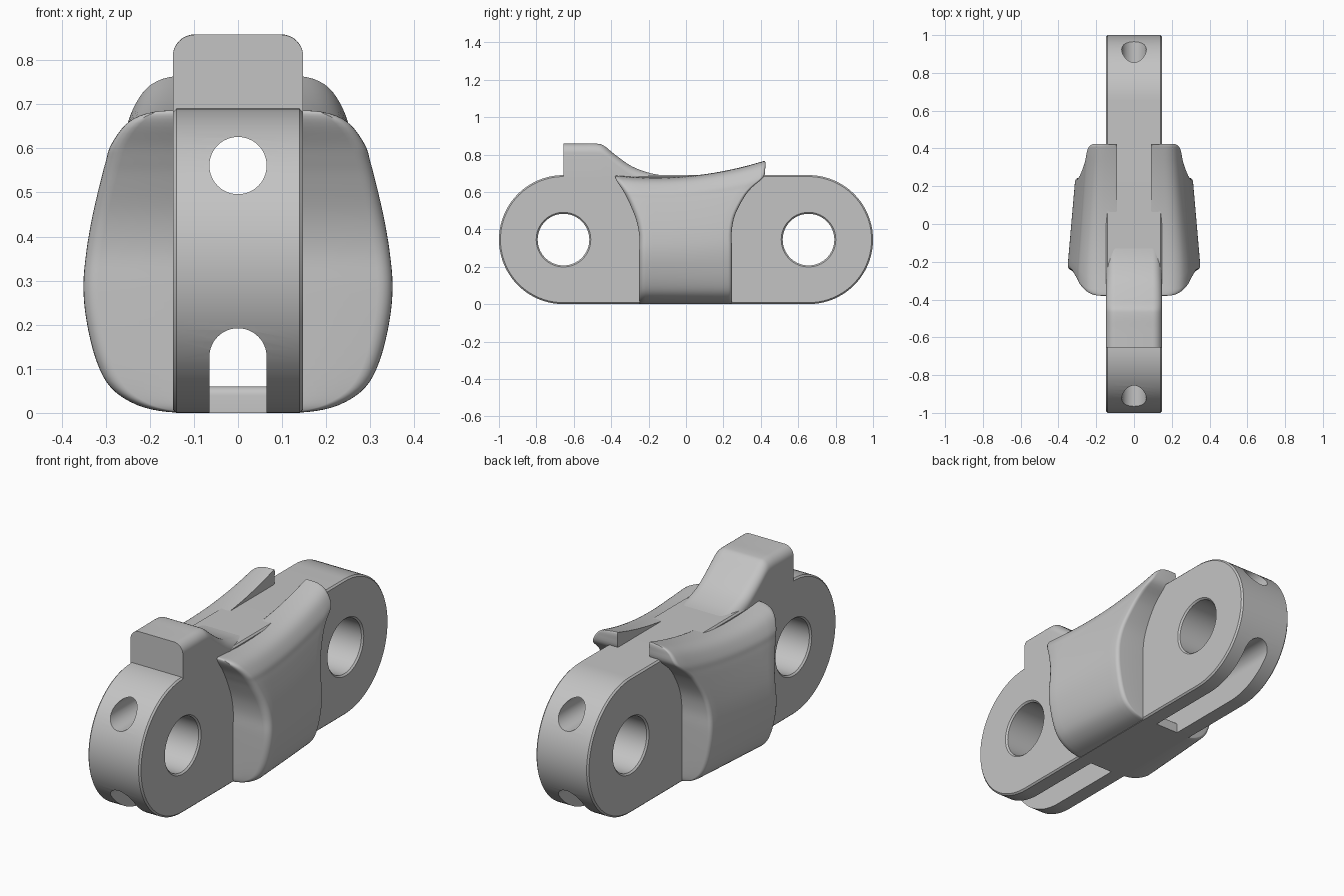
import bpy, bmesh
from math import sin, cos, pi
from mathutils import Vector

old = bpy.data.objects.get("Cube")
if old:
    bpy.data.objects.remove(old)

steel = bpy.data.materials.new("plain_grey")
GREY = (0.55, 0.55, 0.55, 1)
steel.diffuse_color = GREY
steel.use_nodes = True
steel.node_tree.nodes["Principled BSDF"].inputs["Base Color"].default_value = GREY

HALF = 0.148      # half thickness of the link
RAD = 0.345       # radius of the rounded ends
PIN_Y = 0.655     # pin hole centres, front and back


def loft(name, rings, caps=True):
    """Skin a list of closed rings that all have the same point count."""
    bm = bmesh.new()
    rows = [[bm.verts.new(p) for p in ring] for ring in rings]
    n = len(rows[0])
    for a, b in zip(rows, rows[1:]):
        for i in range(n):
            j = (i + 1) % n
            bm.faces.new((a[i], a[j], b[j], b[i]))
    if caps:
        bm.faces.new(rows[0])
        bm.faces.new(rows[-1])
    bmesh.ops.remove_doubles(bm, verts=bm.verts, dist=1e-4)
    bmesh.ops.dissolve_degenerate(bm, edges=bm.edges, dist=1e-5)
    bmesh.ops.recalc_face_normals(bm, faces=bm.faces)
    mesh = bpy.data.meshes.new(name)
    bm.to_mesh(mesh)
    bm.free()
    mesh.materials.append(steel)
    ob = bpy.data.objects.new(name, mesh)
    bpy.context.collection.objects.link(ob)
    return ob


def activate(ob):
    bpy.ops.object.select_all(action='DESELECT')
    ob.select_set(True)
    bpy.context.view_layer.objects.active = ob


def smooth(ob):
    activate(ob)
    bpy.ops.object.shade_smooth_by_angle(angle=pi / 5)


def cut(ob, cutter):
    cutter.hide_render = True
    mod = ob.modifiers.new("cut", 'BOOLEAN')
    mod.operation = 'DIFFERENCE'
    mod.solver = 'EXACT'
    mod.object = cutter
    activate(ob)
    bpy.ops.object.modifier_apply(modifier=mod.name)
    bpy.data.objects.remove(cutter)


def spline(points, steps=4):
    """Smooth curve through the points, in any dimension."""
    p = [Vector(q) for q in points]
    p = [p[0]] + p + [p[-1]]
    out = []
    for a, b, c, d in zip(p, p[1:], p[2:], p[3:]):
        for k in range(steps):
            t = k / steps
            out.append((2 * b + (c - a) * t + (2 * a - 5 * b + 4 * c - d) * t * t
                        + (3 * b - a - 3 * c + d) * t ** 3) / 2)
    return out + [p[-1]]


def arc(cu, cv, r, start, end, n):
    return [(cu + r * cos(start + (end - start) * k / n),
             cv + r * sin(start + (end - start) * k / n)) for k in range(n + 1)]


# Link body: chamfered plate with two round ends
def stadium(x, r):
    outline = (arc(PIN_Y, RAD, r, -pi / 2, pi / 2, 40)
               + arc(-PIN_Y, RAD, r, pi / 2, 3 * pi / 2, 40))
    return [(x, y, z) for y, z in outline]


EDGE = 0.008
body = loft("link_body", [stadium(-HALF, RAD - EDGE), stadium(EDGE - HALF, RAD),
                          stadium(HALF - EDGE, RAD), stadium(HALF, RAD - EDGE)])

# Pin holes with chamfered rims
for side in (-1, 1):
    rings = [[(x, y, z) for y, z in arc(side * PIN_Y, RAD, r, 0, 2 * pi, 64)[:-1]]
             for x, r in ((-0.168, 0.166), (-0.14, 0.138), (0.14, 0.138), (0.168, 0.166))]
    cut(body, loft("pin_cutter", rings))

# Lengthwise round bore and arched channel below
BORE = 0.065
bore = arc(0, 0.561, BORE, 0, 2 * pi, 48)[:-1]
channel = arc(0, 0.127, BORE, 0, pi, 24) + [(-BORE, -0.1), (BORE, -0.1)]
for outline in (bore, channel):
    cut(body, loft("bore_cutter", [[(x, y, z) for x, z in outline] for y in (-1.2, 1.2)]))
smooth(body)

# Bridge closing the channel under the middle
bridge = ([(-0.25, 0), (0.25, 0)] + arc(0.23, 0.04, 0.02, 0, pi / 2, 5)
          + arc(-0.23, 0.04, 0.02, pi / 2, pi, 5))
smooth(loft("underside_bridge", [[(x, y, z) for y, z in bridge] for x in (-0.066, 0.066)]))

# Raised tooth: square front, rounded top edges, slope sweeping down behind
path = spline([(-0.655, 0.858), (-0.56, 0.858), (-0.48, 0.858), (-0.44, 0.848),
               (-0.38, 0.80), (-0.29, 0.737), (-0.19, 0.70), (-0.1, 0.687), (-0.03, 0.683)])
ROUND = 0.05
rings = []
for y, z in path:
    section = ([(-HALF, 0.63), (HALF, 0.63)]
               + arc(HALF - ROUND, z - ROUND, ROUND, 0, pi / 2, 8)
               + arc(ROUND - HALF, z - ROUND, ROUND, pi / 2, pi, 8))
    rings.append([(x, y, max(h, 0.632) if h > 0.63 else h) for x, h in section])
smooth(loft("drive_tooth", rings))

# Side cheeks: stacked levels of height, half width, front y, back y
levels = spline([
    (0.002, 0.09, -0.245, 0.24), (0.002, 0.16, -0.247, 0.242), (0.018, 0.23, -0.25, 0.245),
    (0.057, 0.289, -0.25, 0.245), (0.12, 0.323, -0.25, 0.245), (0.21, 0.345, -0.25, 0.245),
    (0.29, 0.352, -0.25, 0.245), (0.37, 0.345, -0.25, 0.245), (0.45, 0.33, -0.266, 0.263),
    (0.53, 0.311, -0.298, 0.312), (0.57, 0.30, -0.318, 0.355), (0.605, 0.289, -0.338, 0.415),
    (0.65, 0.255, -0.37, 0.424), (0.673, 0.21, -0.38, 0.424), (0.68, 0.148, -0.37, 0.42),
    (0.68, 0.09, -0.365, 0.418)])
INNER = 0.09


def lift(y):
    """Top edge dips towards the front and rises to the back tip."""
    return (0.676 + 0.09 * ((y + 0.16) / 0.58) ** 2) / 0.68


rings = []
for z, half, front, back in levels:
    half = max(half, INNER)
    rf, rb = min(0.035, half - INNER), min(0.02, half - INNER)
    corner = [k * pi / 10 for k in range(6)]
    outer = [(half - rf * (1 - sin(a)), front + rf * (1 - cos(a))) for a in corner]
    lo, hi = front + rf, back - rb
    outer += [(half, lo + (hi - lo) * k / 12) for k in range(1, 12)]
    outer += [(half - rb * (1 - sin(a)), back - rb * (1 - cos(a))) for a in reversed(corner)]
    outer = [(max(INNER, x * min(1, 1 - 0.247 * (y + 0.23))), y) for x, y in outer]
    ring = outer + [(INNER, y) for x, y in reversed(outer)]
    rings.append([(x, y, z * lift(y)) for x, y in ring])
cheeks = loft("side_cheeks", rings, caps=False)
mirror = cheeks.modifiers.new("mirror", 'MIRROR')
mirror.use_clip = False
mirror.use_mirror_merge = False
smooth(cheeks)
